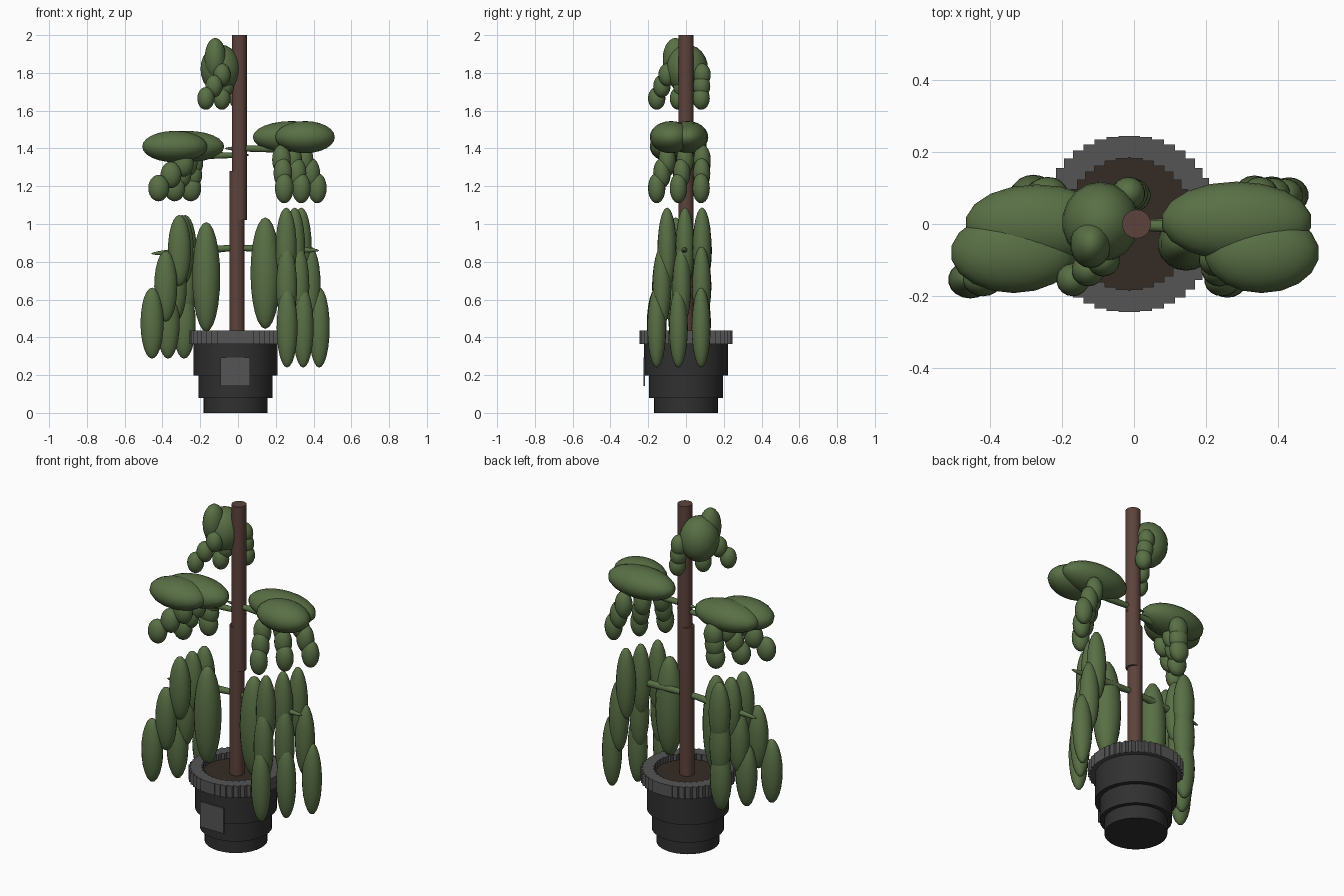
import bpy, math
from mathutils import Vector

if "Cube" in bpy.data.objects:
    bpy.data.objects.remove(bpy.data.objects["Cube"])


def material(name, rgb):
    m = bpy.data.materials.new(name)
    m.diffuse_color = (*rgb, 1)
    m.use_nodes = True
    m.node_tree.nodes["Principled BSDF"].inputs["Base Color"].default_value = m.diffuse_color
    return m


LEAF = material("leaf_green", (0.10, 0.16, 0.06))
BARK = material("bark", (0.11, 0.055, 0.045))
POT = material("pot_dark", (0.03, 0.03, 0.03))
RIM = material("rim_grey", (0.09, 0.09, 0.09))
SOIL = material("soil", (0.035, 0.025, 0.018))


def finish(name, mat):
    ob = bpy.context.object
    ob.name = name
    ob.data.materials.append(mat)
    return ob


def cylinder(name, x, r, z0, z1, mat):
    bpy.ops.mesh.primitive_cylinder_add(vertices=32, radius=r, depth=z1 - z0,
                                        location=(x, 0, (z0 + z1) / 2))
    bpy.ops.object.shade_smooth_by_angle()
    return finish(name, mat)


def box(name, loc, size, mat):
    bpy.ops.mesh.primitive_cube_add(size=1, location=loc)
    bpy.context.object.scale = size
    return finish(name, mat)


def leaf(name, loc, radii):
    bpy.ops.mesh.primitive_uv_sphere_add(segments=18, ring_count=12, radius=1, location=loc)
    bpy.context.object.scale = radii
    bpy.ops.object.shade_smooth()
    return finish(name, LEAF)


def branch(name, a, b, r):
    # Long thin ellipsoid between two points
    a, b = Vector(a), Vector(b)
    ob = leaf(name, (a + b) / 2, (r, r, (b - a).length / 2))
    ob.rotation_euler = (b - a).to_track_quat('Z', 'Y').to_euler()


def strands(name, starts, ends, zs, radii):
    # Three hanging chains of three leaves, fanned from front to back
    ys = ((-0.10, -0.155), (-0.005, -0.04), (0.085, 0.08))
    for c in range(3):
        for i in range(3):
            t = i / 2
            x = starts[c] * (1 - t) + ends[c] * t
            y = ys[c][0] * (1 - t) + ys[c][1] * t
            leaf(f"{name}_{c}_{i}", (x, y, zs[i]), radii)


# Stepped pot and front label plate
PX = -0.013
cylinder("pot_base", PX, 0.17, 0, 0.09, POT)
cylinder("pot_middle", PX, 0.195, 0.08, 0.21, POT)
cylinder("pot_upper", PX, 0.222, 0.197, 0.375, POT)
cylinder("soil", PX, 0.197, 0.36, 0.40, SOIL)
box("label_plate", (-0.015, -0.221, 0.217), (0.155, 0.008, 0.15), RIM)

# Rim made of upright blocks
for i in range(40):
    a = math.tau * i / 40
    box(f"rim_block_{i}", (PX + 0.215 * math.cos(a), 0.215 * math.sin(a), 0.40),
        (0.06, 0.06, 0.07), RIM)

# Trunk in two overlapping lengths
cylinder("trunk_lower", -0.006, 0.04, 0.37, 1.28, BARK)
cylinder("trunk_upper", 0.007, 0.04, 1.02, 2.0, BARK)

# Branches
branch("branch_upper_left", (0.06, 0, 1.365), (-0.40, -0.02, 1.36), 0.018)
branch("branch_upper_right", (-0.07, 0, 1.40), (0.40, -0.02, 1.395), 0.018)
branch("branch_lower_left", (0.07, 0, 0.88), (-0.46, -0.01, 0.843), 0.02)
branch("branch_lower_right", (-0.06, 0, 0.875), (0.43, -0.01, 0.86), 0.02)

# Crown cluster
leaf("crown_main", (-0.093, 0.005, 1.82), (0.107, 0.112, 0.13))
leaf("crown_top", (-0.12, -0.055, 1.875), (0.058, 0.068, 0.11))
strands("crown_strand", (-0.085, -0.05, -0.015), (-0.17, -0.085, 0.0),
        (1.79, 1.73, 1.665), (0.046, 0.046, 0.06))

# Flat upper canopies
leaf("canopy_left_main", (-0.27, 0.0, 1.41), (0.20, 0.11, 0.083))
leaf("canopy_left_front", (-0.335, -0.08, 1.41), (0.175, 0.112, 0.083))
strands("canopy_left_strand", (-0.29, -0.27, -0.24), (-0.42, -0.335, -0.25),
        (1.32, 1.26, 1.19), (0.056, 0.046, 0.07))
leaf("canopy_right_main", (0.285, 0.008, 1.46), (0.21, 0.11, 0.085))
leaf("canopy_right_front", (0.355, -0.08, 1.46), (0.16, 0.112, 0.085))
strands("canopy_right_strand", (0.23, 0.29, 0.35), (0.245, 0.335, 0.42),
        (1.34, 1.27, 1.19), (0.05, 0.046, 0.08))

# Long drooping lower foliage
leaf("lower_left_main", (-0.168, -0.045, 0.72), (0.075, 0.075, 0.29))
strands("lower_left_strand", (-0.31, -0.295, -0.28), (-0.455, -0.37, -0.285),
        (0.86, 0.67, 0.475), (0.062, 0.052, 0.188))
leaf("lower_right_main", (0.145, -0.055, 0.74), (0.08, 0.075, 0.295))
strands("lower_right_strand", (0.255, 0.30, 0.335), (0.26, 0.345, 0.43),
        (0.875, 0.67, 0.452), (0.056, 0.05, 0.212))
